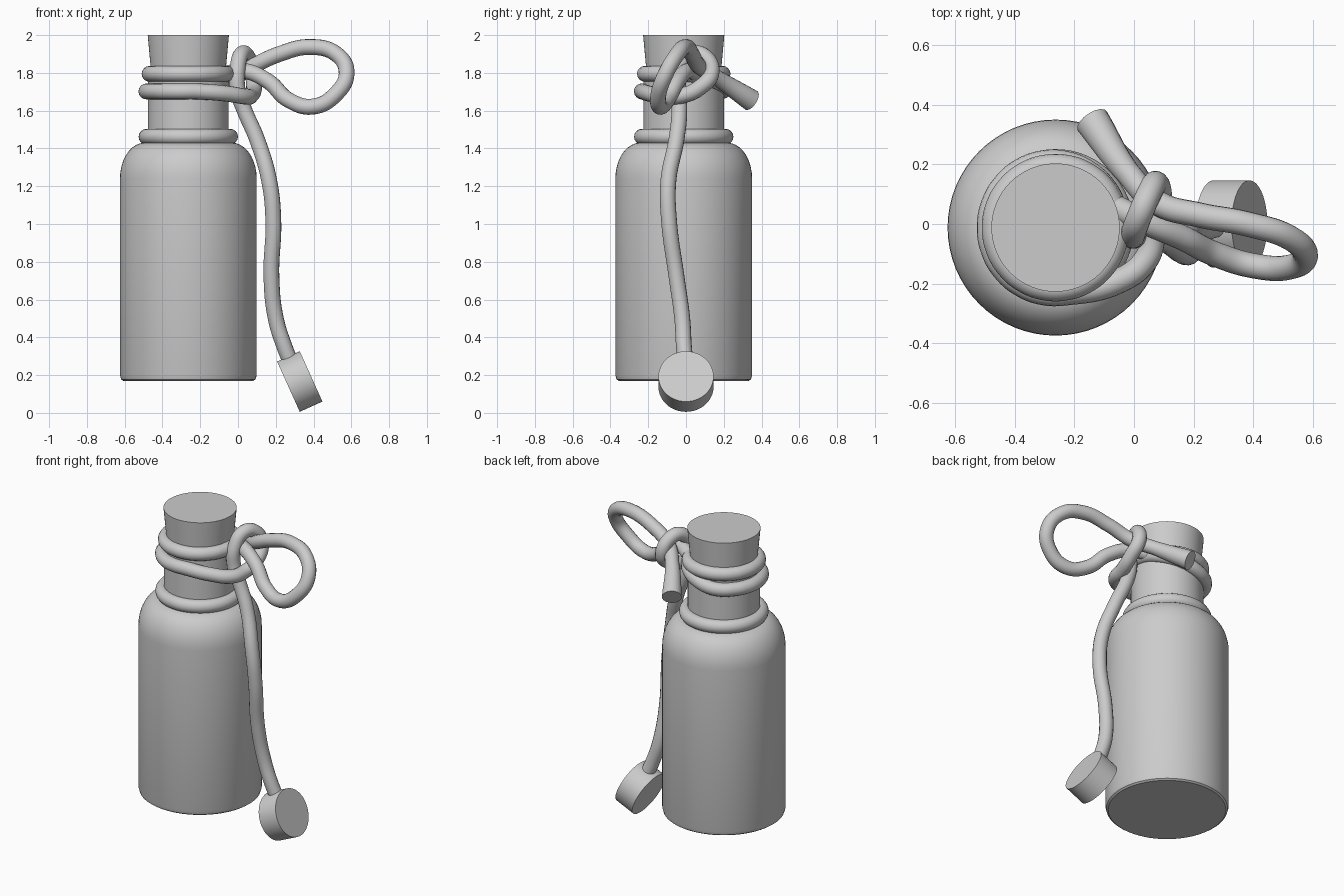
import bpy, bmesh
from math import sin, cos, pi, radians
from mathutils import Vector

if "Cube" in bpy.data.objects:
    bpy.data.objects.remove(bpy.data.objects["Cube"])

CX, CY = -0.263, -0.012   # bottle axis
CORD = 0.042


def activate(ob):
    bpy.ops.object.select_all(action='DESELECT')
    bpy.context.view_layer.objects.active = ob
    ob.select_set(True)


def lathe(name, profile, n=64):
    """Revolve (radius, z) points about the bottle axis and cap both ends."""
    bm = bmesh.new()
    rings = [[bm.verts.new((CX + r * cos(2 * pi * i / n), CY + r * sin(2 * pi * i / n), z))
              for i in range(n)] for r, z in profile]
    for a, b in zip(rings, rings[1:]):
        for i in range(n):
            j = (i + 1) % n
            bm.faces.new((a[i], a[j], b[j], b[i]))
    bm.faces.new(rings[0][::-1])
    bm.faces.new(rings[-1])
    me = bpy.data.meshes.new(name)
    bm.to_mesh(me)
    bm.free()
    ob = bpy.data.objects.new(name, me)
    bpy.context.collection.objects.link(ob)
    activate(ob)
    bpy.ops.object.shade_smooth_by_angle(angle=radians(35))
    return ob


def cord(name, points, end_radius=1.0):
    """Round cord through the points; the last point can flare."""
    cu = bpy.data.curves.new(name, 'CURVE')
    cu.dimensions = '3D'
    cu.bevel_depth = CORD
    cu.bevel_resolution = 6
    cu.resolution_u = 10
    cu.use_fill_caps = True
    sp = cu.splines.new('BEZIER')
    sp.bezier_points.add(len(points) - 1)
    for bp, p in zip(sp.bezier_points, points):
        bp.co = p
        bp.handle_left_type = bp.handle_right_type = 'AUTO'
    sp.bezier_points[-1].radius = end_radius
    ob = bpy.data.objects.new(name, cu)
    bpy.context.collection.objects.link(ob)
    activate(ob)
    bpy.ops.object.convert(target='MESH')
    bpy.ops.object.shade_smooth_by_angle(angle=radians(40))


# Bottle body with rounded shoulder and straight neck
shoulder = [(0.232 + 0.13 * cos(a), 1.24 + 0.19 * sin(a))
            for a in [radians(10 * k) for k in range(10)]]
lathe("bottle", [(0.345, 0.17), (0.356, 0.178), (0.362, 0.2)] + shoulder
      + [(0.213, 1.44), (0.213, 1.8)])

# Tapered cork
lathe("cork", [(0.192, 1.75), (0.215, 2.0)])

# Collar ring at the foot of the neck
bpy.ops.mesh.primitive_torus_add(major_segments=64, minor_segments=16, major_radius=0.221,
                                 minor_radius=0.042, location=(CX, CY, 1.462))
bpy.context.object.name = "neck_collar"
bpy.ops.object.shade_smooth()

# Cord wound twice round the neck, over the knot and down to the tag
path = []
for deg in range(20, 286, 20):
    a = radians(deg)
    path.append((CX + 0.205 * cos(a), CY + 0.205 * sin(a), 1.795))
for deg in range(300, 641, 20):
    a = radians(deg)
    t = min(max((deg - 370) / 100, 0), 1)
    path.append((CX + (0.205 + 0.017 * t) * cos(a), CY + (0.205 + 0.017 * t) * sin(a),
                 1.795 - 0.093 * t))
path += [(-0.06, -0.195, 1.69), (0.04, -0.12, 1.675), (0.068, -0.02, 1.68),
         (0.085, 0.07, 1.72), (0.075, 0.135, 1.8), (0.05, 0.1, 1.885),
         (0.02, 0.03, 1.9), (-0.002, -0.03, 1.82), (0.0, -0.04, 1.7),
         (0.035, -0.035, 1.6), (0.1, -0.05, 1.45), (0.165, -0.093, 1.23),
         (0.187, -0.09, 1.02), (0.177, -0.05, 0.72), (0.2, -0.02, 0.5),
         (0.25, -0.01, 0.34), (0.285, 0.0, 0.255)]
cord("neck_cord", path)

# Bow loop through the knot, ending in a short flared tail
cord("bow_cord", [(-0.07, 0.06, 1.795), (0.03, 0.01, 1.81), (0.16, -0.045, 1.755),
                  (0.27, -0.1, 1.655), (0.4, -0.14, 1.622), (0.52, -0.145, 1.69),
                  (0.575, -0.105, 1.8), (0.52, -0.045, 1.9), (0.38, 0.0, 1.937),
                  (0.22, 0.03, 1.9), (0.08, 0.07, 1.835), (-0.02, 0.17, 1.77),
                  (-0.14, 0.345, 1.655)], end_radius=1.4)

# Round tag at the hanging end
bpy.ops.mesh.primitive_cylinder_add(vertices=64, radius=0.146, depth=0.132,
                                    location=(0.327, 0.0, 0.166))
tag = bpy.context.object
tag.name = "hanging_tag"
tag.rotation_euler = Vector((0.91, 0, 0.41)).to_track_quat('Z', 'Y').to_euler()
bpy.ops.object.shade_smooth_by_angle(angle=radians(30))
